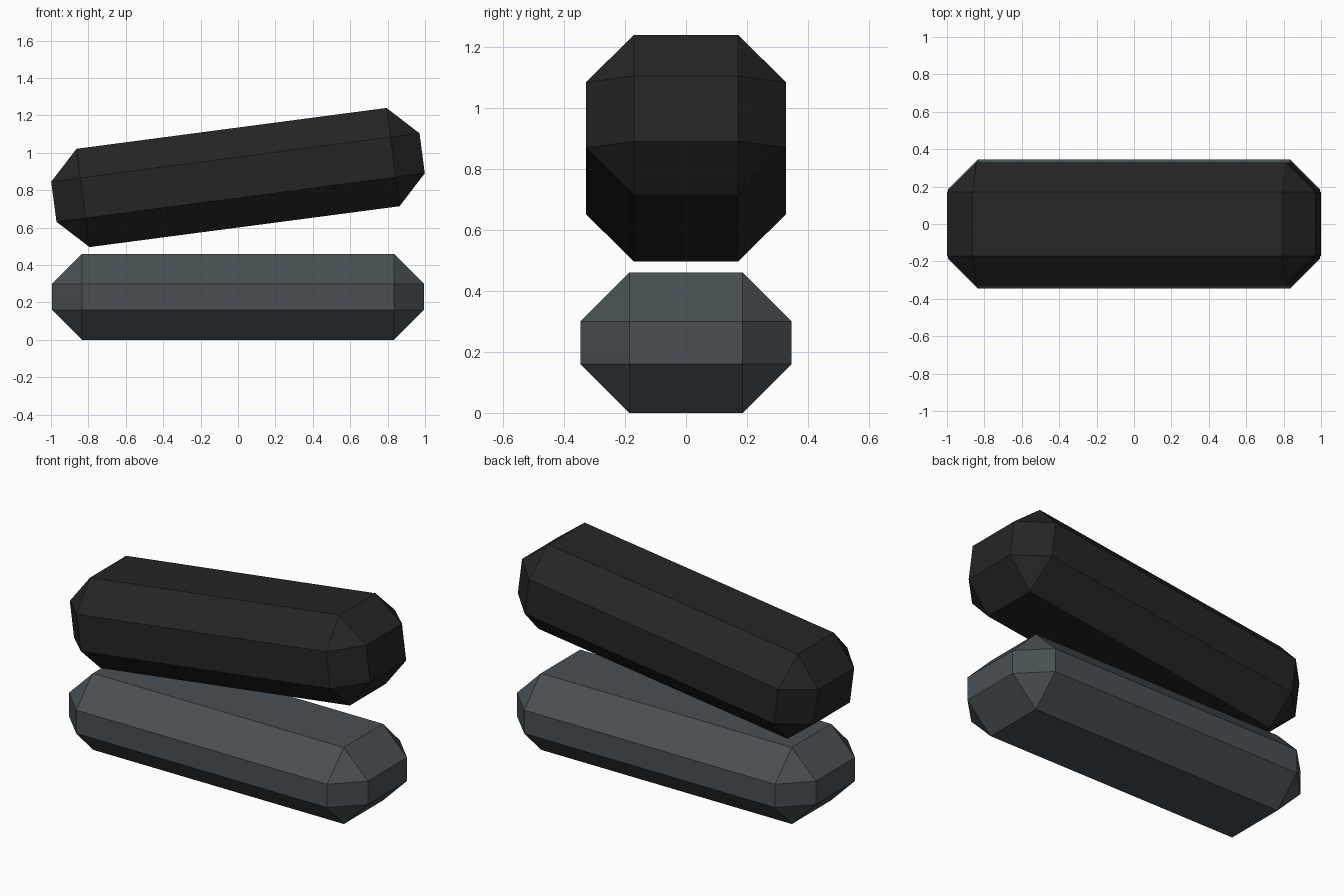
import bpy, bmesh, math
from mathutils import Matrix

if "Cube" in bpy.data.objects:
    bpy.data.objects.remove(bpy.data.objects["Cube"])


def material(name, rgb):
    m = bpy.data.materials.new(name)
    m.diffuse_color = (*rgb, 1)
    m.use_nodes = True
    m.node_tree.nodes["Principled BSDF"].inputs["Base Color"].default_value = m.diffuse_color
    return m


def chamfered_bar(name, size, center_z, tilt, mat, chamfer=0.16):
    """Box with every edge cut by a single flat chamfer, tilted about y."""
    bm = bmesh.new()
    bmesh.ops.create_cube(bm, size=1)
    bmesh.ops.scale(bm, vec=size, verts=bm.verts)
    bmesh.ops.bevel(bm, geom=bm.edges[:], offset=chamfer, segments=1,
                    affect='EDGES', offset_type='OFFSET')
    bm.transform(Matrix.Translation((0, 0, center_z)) @
                 Matrix.Rotation(math.radians(-tilt), 4, 'Y'))
    bmesh.ops.recalc_face_normals(bm, faces=bm.faces)
    me = bpy.data.meshes.new(name)
    bm.to_mesh(me)
    bm.free()
    me.materials.append(mat)
    ob = bpy.data.objects.new(name, me)
    bpy.context.collection.objects.link(ob)
    return ob


slate = material("slate grey", (0.065, 0.080, 0.089))
black = material("soft black", (0.0185, 0.0185, 0.0185))

# flat lower bar, and the slightly narrower tilted bar above it
chamfered_bar("lower_bar", (1.988, 0.692, 0.46), 0.23, 0, slate)
chamfered_bar("upper_bar", (1.986, 0.656, 0.53), 0.868, 7.5, black, 0.157)
